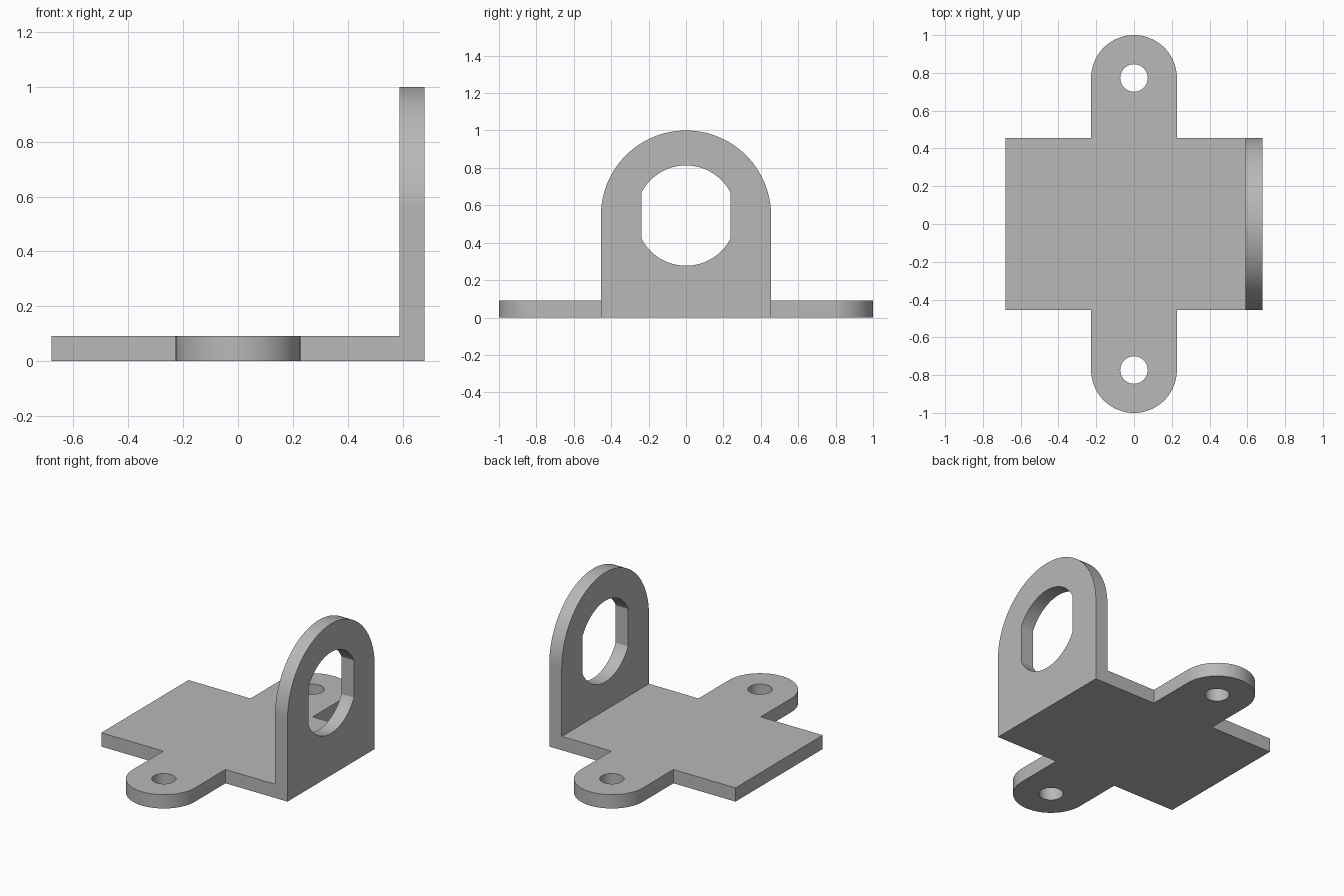
import bpy, bmesh, math
from mathutils import Matrix

cube = bpy.data.objects.get("Cube")
if cube:
    bpy.data.objects.remove(cube, do_unlink=True)

T = 0.091            # sheet thickness
HX, HY = 0.68, 0.455  # half size of base plate
TAB_R, TAB_Y = 0.227, 0.773
BOLT_R = 0.073
ARCH_Z = 0.545
HOLE_R, HOLE_FLAT = 0.268, 0.238

steel = bpy.data.materials.new("plain grey")
steel.use_nodes = True
grey = (0.48, 0.48, 0.48, 1)
steel.diffuse_color = grey
steel.node_tree.nodes["Principled BSDF"].inputs["Base Color"].default_value = grey


def arc(cx, cy, r, start, end, n):
    """Points on a circular arc, angles in degrees."""
    angles = [math.radians(start + (end - start) * i / n) for i in range(n + 1)]
    return [(cx + r * math.cos(a), cy + r * math.sin(a)) for a in angles]


def sheet(name, loops, matrix):
    """Flat sheet from an outline and hole loops, thickened to T."""
    bm = bmesh.new()
    for pts in loops:
        vs = [bm.verts.new((x, y, 0)) for x, y in pts]
        for a, b in zip(vs, vs[1:] + vs[:1]):
            bm.edges.new((a, b))
    bmesh.ops.triangle_fill(bm, edges=bm.edges[:], use_beauty=True)
    ext = bmesh.ops.extrude_face_region(bm, geom=bm.faces[:], use_keep_orig=True)
    top = [g for g in ext["geom"] if isinstance(g, bmesh.types.BMVert)]
    bmesh.ops.translate(bm, verts=top, vec=(0, 0, T))
    bmesh.ops.recalc_face_normals(bm, faces=bm.faces[:])
    bm.transform(matrix)
    mesh = bpy.data.meshes.new(name)
    bm.to_mesh(mesh)
    bm.free()
    mesh.materials.append(steel)
    obj = bpy.data.objects.new(name, mesh)
    bpy.context.collection.objects.link(obj)
    return obj


# Base plate: half the cross outline, then the same turned half a revolution
half = [(HX, -HY), (HX, HY), (TAB_R, HY)]
half += arc(0, TAB_Y, TAB_R, 0, 180, 40) + [(-TAB_R, HY)]
outline = half + [(-x, -y) for x, y in half]
bolt_holes = [arc(0, s * TAB_Y, BOLT_R, 0, 360, 40)[:-1] for s in (1, -1)]
bracket = sheet("bracket", [outline] + bolt_holes, Matrix())

# Upright plate: arch with a round hole flattened on both sides
arch = [(-HY, 0), (HY, 0)] + arc(0, ARCH_Z, HY, 0, 180, 64)
t = math.degrees(math.acos(HOLE_FLAT / HOLE_R))
hole = (arc(0, ARCH_Z, HOLE_R, t, 180 - t, 40)
        + arc(0, ARCH_Z, HOLE_R, 180 + t, 360 - t, 40))
stand = Matrix(((0, 0, 1, HX - T), (1, 0, 0, 0), (0, 1, 0, 0), (0, 0, 0, 1)))
upright = sheet("upright_plate", [arch, hole], stand)

# Join both plates into one solid
union = bracket.modifiers.new("join", "BOOLEAN")
union.operation = "UNION"
union.solver = "EXACT"
union.object = upright
bpy.context.view_layer.objects.active = bracket
bracket.select_set(True)
bpy.ops.object.modifier_apply(modifier=union.name)
bpy.data.objects.remove(upright, do_unlink=True)

# Clean seams, then smooth only the rounded edges
bm = bmesh.new()
bm.from_mesh(bracket.data)
bmesh.ops.remove_doubles(bm, verts=bm.verts[:], dist=0.0001)
bmesh.ops.dissolve_limit(bm, angle_limit=0.01, verts=bm.verts[:], edges=bm.edges[:])
bm.to_mesh(bracket.data)
bm.free()
bpy.ops.object.shade_smooth_by_angle(angle=math.radians(25))
